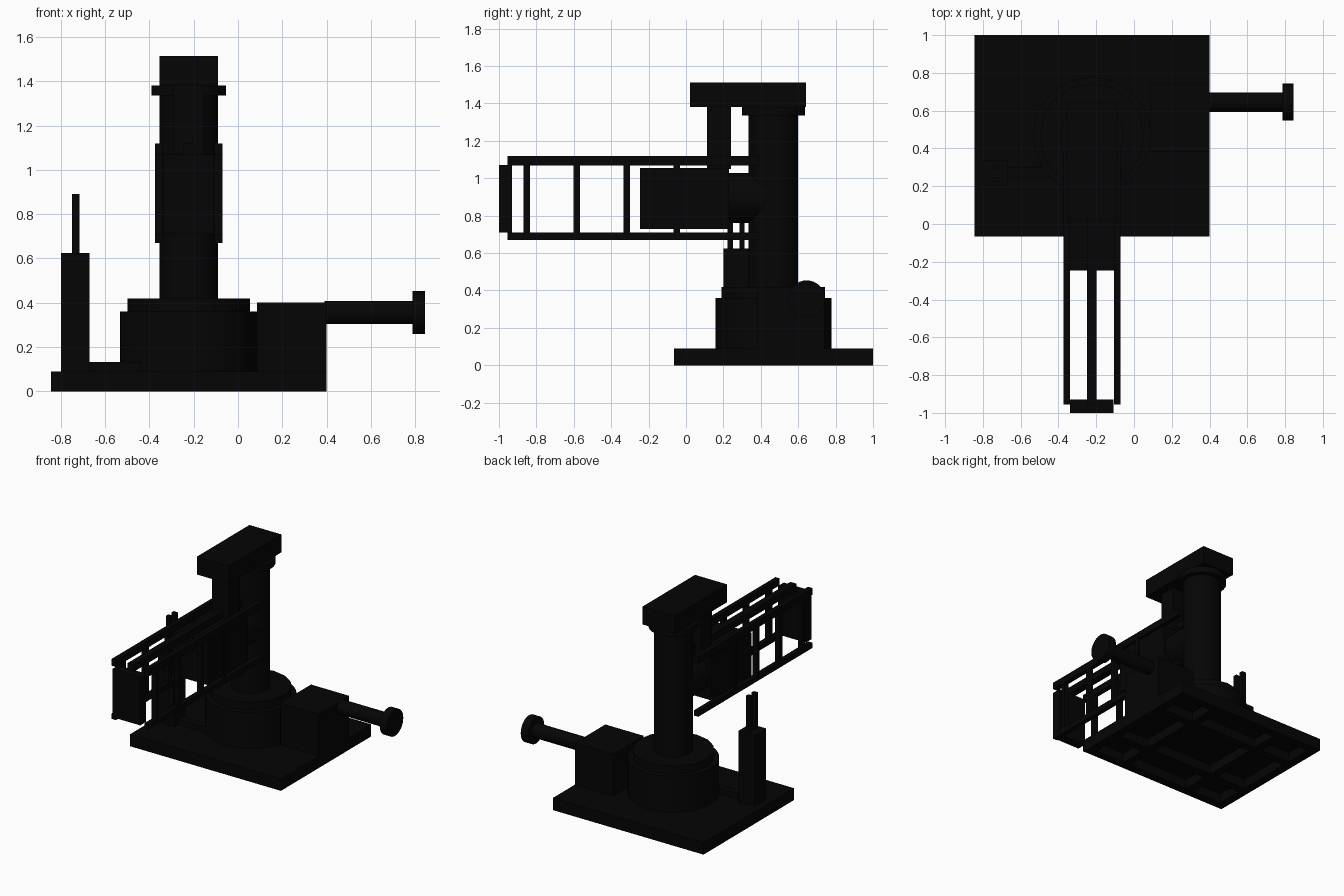
import bpy, math

cube = bpy.data.objects.get("Cube")
if cube:
    bpy.data.objects.remove(cube, do_unlink=True)

black = bpy.data.materials.new("near black paint")
black.use_nodes = True
COLOUR = (0.0015, 0.0015, 0.0015, 1)
black.diffuse_color = COLOUR
black.node_tree.nodes["Principled BSDF"].inputs["Base Color"].default_value = COLOUR


def box(name, x, y, z):
    """Box from (min, max) pairs on each axis."""
    spans = (x, y, z)
    bpy.ops.mesh.primitive_cube_add(size=1, location=[sum(s) / 2 for s in spans])
    ob = bpy.context.object
    ob.name = name
    ob.scale = [s[1] - s[0] for s in spans]
    bpy.ops.object.transform_apply(location=False, rotation=False, scale=True)
    ob.data.materials.append(black)
    return ob


def cylinder(name, centre, radius, span, axis="z", sides=48):
    """Cylinder along x, y or z; centre holds the other two coordinates in order."""
    loc = list(centre)
    loc.insert("xyz".index(axis), sum(span) / 2)
    turn = math.pi / 2
    rot = {"x": (0, turn, 0), "y": (turn, 0, 0), "z": (0, 0, 0)}[axis]
    bpy.ops.mesh.primitive_cylinder_add(vertices=sides, radius=radius,
                                        depth=span[1] - span[0],
                                        location=loc, rotation=rot)
    ob = bpy.context.object
    ob.name = name
    ob.data.materials.append(black)
    bpy.ops.object.shade_smooth_by_angle()
    return ob


# Base plate with a ribbed, pocketed underside
X0, X1, Y0, Y1, TOP = -0.845, 0.40, -0.065, 1.0, 0.09
RIB = 0.065
box("base_plate", (X0, X1), (Y0, Y1), (0.07, TOP))
for i, f in enumerate((0, 0.26, 0.74, 1)):
    x = X0 + f * (X1 - X0 - RIB)
    y = Y0 + f * (Y1 - Y0 - RIB)
    box(f"base_rib_lengthwise_{i}", (x, x + RIB), (Y0, Y1), (0, 0.072))
    box(f"base_rib_crosswise_{i}", (X0, X1), (y, y + RIB), (0, 0.072))

# Column on its stepped drum
CX, CY = -0.2225, 0.467
AXIS = (CX, CY)
cylinder("drum", AXIS, 0.31, (TOP, 0.36))
cylinder("drum_step", AXIS, 0.277, (0.36, 0.42), sides=16)
cylinder("column", AXIS, 0.1325, (0.42, 1.38))
cylinder("column_collar", AXIS, 0.168, (1.335, 1.38))

# Head beam and the post that hangs from it
box("head_beam", (-0.355, -0.09), (0.022, 0.642), (1.38, 1.513))
box("hanging_post", (CX - 0.07, CX + 0.07), (0.112, 0.24), (1.05, 1.38))

# Arm: outer rails above and below, a middle rail on top, uprights on both sides
HALF, THICK = 0.152, 0.035
RAILS = {"lower": (0.67, 0.71), "upper": (1.067, 1.118)}
box("upper_middle_rail", (CX - 0.025, CX + 0.025), (-0.95, 0.39), RAILS["upper"])
for side, s in (("right", -1), ("left", 1)):
    x = sorted((CX + s * HALF, CX + s * (HALF - THICK)))
    for level, z in RAILS.items():
        box(f"{side}_{level}_rail", x, (-0.955, 0.39), z)
    for i in range(4):
        y = -0.868 + i * 0.267
        box(f"{side}_upright_{i}", x, (y, y + 0.034), (0.70, 1.08))
box("arm_end_plate", (CX - 0.115, CX + 0.115), (-1.0, -0.93), (0.71, 1.07))
box("arm_carriage", (CX - 0.145, CX + 0.145), (-0.245, 0.23), (0.73, 1.055))

# Round stub that joins the carriage to the column
cylinder("carriage_stub", (CX, 0.895), 0.133, (0.22, CY), "y")

# Drive box with shaft and round end disc
box("drive_box", (0.085, X1), (0.38, 0.74), (TOP, 0.402))
cylinder("drive_shaft", (0.645, 0.356), 0.052, (0.39, 0.80), "x", 32)
cylinder("shaft_disc", (0.645, 0.356), 0.098, (0.787, 0.845), "x", 32)

# Control cabinet with two rods and a duct to the drum
box("control_cabinet", (-0.80, -0.67), (0.20, 0.335), (TOP, 0.625))
box("cabinet_rod_front", (-0.75, -0.715), (0.222, 0.25), (0.62, 0.89))
box("cabinet_rod_back", (-0.75, -0.715), (0.285, 0.313), (0.62, 0.89))
box("cabinet_duct", (-0.68, -0.43), (0.245, 0.30), (TOP, 0.133))
